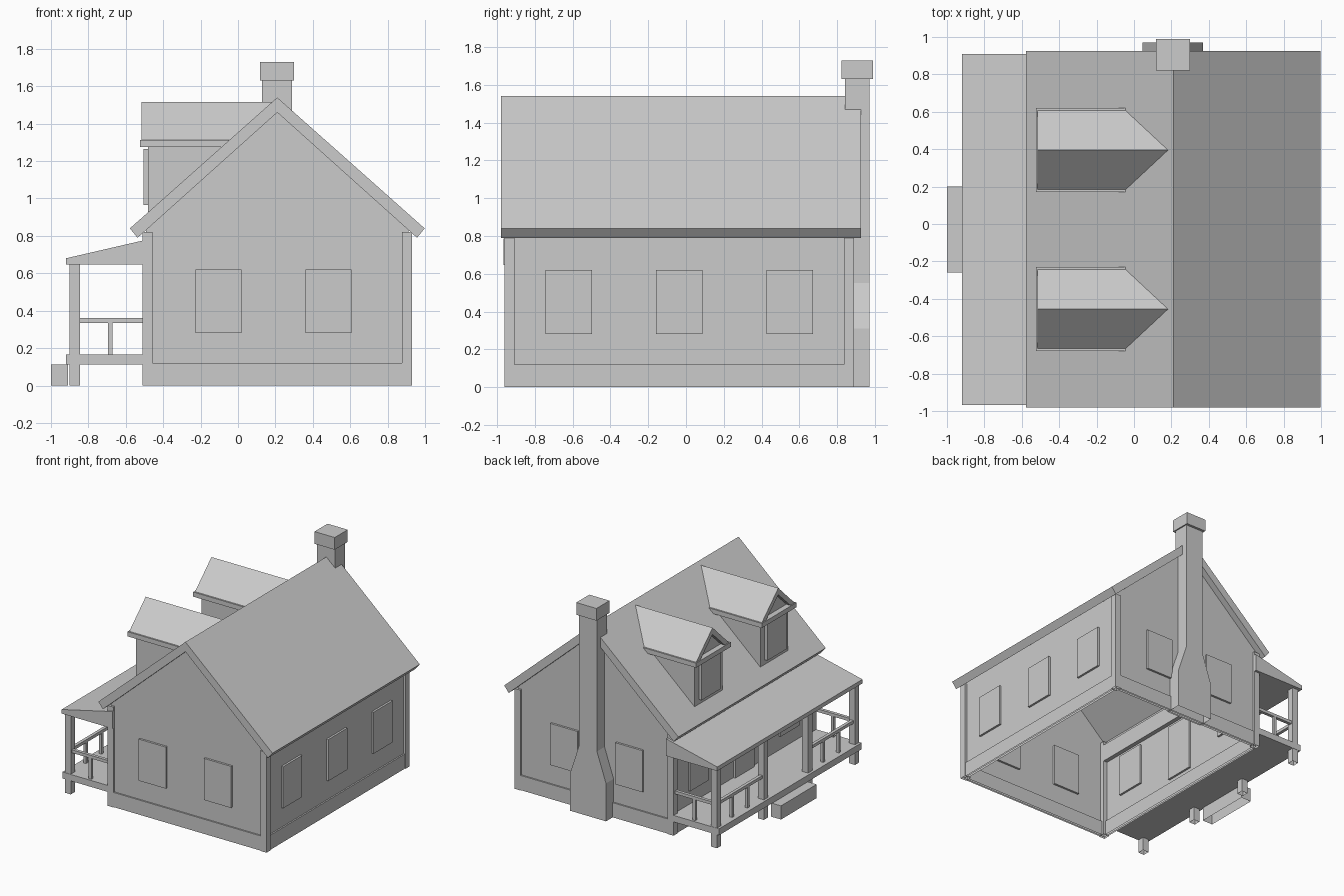
import bpy, bmesh

if "Cube" in bpy.data.objects:
    bpy.data.objects.remove(bpy.data.objects["Cube"])

RX, RZ, SLOPE = 0.21, 1.54, 0.886      # main ridge position and roof pitch
X0, X1, Y0, Y1 = -0.51, 0.93, -0.96, 0.89   # outside of corner boards
INSET = 0.018


def finish(name, bm):
    bmesh.ops.recalc_face_normals(bm, faces=bm.faces)
    me = bpy.data.meshes.new(name)
    bm.to_mesh(me)
    bm.free()
    ob = bpy.data.objects.new(name, me)
    bpy.context.collection.objects.link(ob)
    return ob


def loft(name, a, b, skip=(), caps=True):
    """Join two matching outlines; skip lists side faces left open."""
    bm = bmesh.new()
    va, vb = [bm.verts.new(p) for p in a], [bm.verts.new(p) for p in b]
    n = len(a)
    if caps:
        bm.faces.new(va)
        bm.faces.new(vb[::-1])
    for i in range(n):
        if i not in skip:
            j = (i + 1) % n
            bm.faces.new((va[i], vb[i], vb[j], va[j]))
    return finish(name, bm)


def box(name, x0, x1, y0, y1, z0, z1):
    # parts standing on the ground are open underneath
    a = [(x0, y0, z0), (x1, y0, z0), (x1, y0, z1), (x0, y0, z1)]
    b = [(x, y1, z) for x, _, z in a]
    return loft(name, a, b, skip=(0,) if z0 == 0 else ())


def prism_y(name, prof, y0, y1, skip=()):
    return loft(name, [(x, y0, z) for x, z in prof], [(x, y1, z) for x, z in prof], skip)


def on_roof(name, prof, x_front, sink=0.01):
    """Extrude a y-z profile from x_front back to the main roof slope."""
    back = [(max(x_front + 0.001, RX - (RZ - z) / SLOPE + sink), y, z) for y, z in prof]
    return loft(name, [(x_front, y, z) for y, z in prof], back)


# House walls, open below and under the roof
wx0, wx1, wy0, wy1 = X0 + INSET, X1 - INSET, Y0 + INSET, Y1 - INSET
ez = 1.46 - (wx1 - RX) * SLOPE
prism_y("house_walls", [(wx0, 0), (wx1, 0), (wx1, ez), (RX, 1.46), (wx0, ez)],
        wy0, wy1, skip=(0, 2, 3))

# Corner boards and skirting boards
t = 0.053
for cx in (X0, X1 - t):
    for cy in (Y0, Y1 - t):
        box("corner_board", cx, cx + t, cy, cy + t, 0, 0.82)
g, d = 0.006, 0.03
for y in (Y0 + g, Y1 - g - d):
    box("skirting", X0 + t, X1 - t, y, y + d, 0, 0.12)
for x in (X0 + g, X1 - g - d):
    box("skirting", x, x + d, Y0 + t, Y1 - t, 0, 0.12)

# Windows on all four sides and a door on the porch side
w = 0.123
for cx in (-0.105, 0.485):
    for y in (wy0, wy1):
        box("window", cx - w, cx + w, y - 0.017, y + 0.017, 0.28, 0.62)
for cy in (-0.62, -0.035, 0.55):
    box("window", wx1 - 0.017, wx1 + 0.017, cy - w, cy + w, 0.28, 0.62)
    if cy != -0.035:
        box("window", wx0 - 0.017, wx0 + 0.017, cy - w, cy + w, 0.28, 0.62)
box("door", wx0 - 0.017, wx0 + 0.017, -0.16, 0.09, 0.16, 0.62)

# Main roof: one slab per slope, eaves cut square
for s in (-1, 1):
    prism_y("roof_slope", [(RX, RZ), (RX + s * 0.788, 0.84), (RX + s * 0.747, 0.79),
                           (RX, 1.46)], -0.98, 0.925)

# Chimney with shouldered base and cap
prism_y("chimney", [(0.045, 0), (0.37, 0), (0.37, 0.31), (0.29, 0.55), (0.29, 1.63),
                    (0.127, 1.63), (0.127, 0.55), (0.045, 0.31)], 0.842, 0.97, skip=(0,))
box("chimney_cap", 0.117, 0.30, 0.822, 0.99, 1.63, 1.73)

# Dormers
for c in (-0.455, 0.395):
    def prof(*pts):
        return [(c + y, z) for y, z in pts]
    on_roof("dormer_body", prof((-0.18, 0.91), (0.18, 0.91), (0.18, 1.32), (0, 1.48),
                                (-0.18, 1.32)), -0.48)
    on_roof("dormer_trim", prof((-0.225, 1.275), (0.225, 1.275), (0.225, 1.313),
                                (-0.225, 1.313)), -0.525)
    on_roof("dormer_roof", prof((-0.215, 1.31), (0, 1.515), (0.215, 1.31), (0.16, 1.31),
                                (0, 1.46), (-0.16, 1.31)), -0.517, 0.003)
    box("dormer_window", -0.505, -0.47, c - 0.123, c + 0.123, 0.965, 1.265)

# Porch roof, floor and step
prism_y("porch_roof", [(-0.92, 0.647), (-0.457, 0.647), (-0.457, 0.787), (-0.92, 0.68)],
        -0.967, 0.91)
box("porch_floor", -0.92, wx0, -0.957, 0.887, 0.112, 0.165)
box("porch_step", -1.0, -0.908, -0.26, 0.20, 0, 0.112)

# Porch posts
p = 0.027
px = -0.873
posts = (-0.927, -0.32, 0.252, 0.858)
for y in posts:
    box("porch_post", px - p, px + p, y - p, y + p, 0, 0.65)

# Porch railings: two front bays and both ends
r, b = 0.013, 0.012
for ya, yb in (posts[:2], posts[2:]):
    box("front_rail", px - r, px + r, ya, yb, 0.335, 0.36)
    for k in (1, 2):
        y = ya + (yb - ya) * k / 3
        box("baluster", px - b, px + b, y - b, y + b, 0.145, 0.34)
for y in (posts[0], posts[3]):
    box("end_rail", px, wx0, y - r, y + r, 0.335, 0.36)
    box("baluster", -0.682 - b, -0.682 + b, y - b, y + b, 0.145, 0.34)
